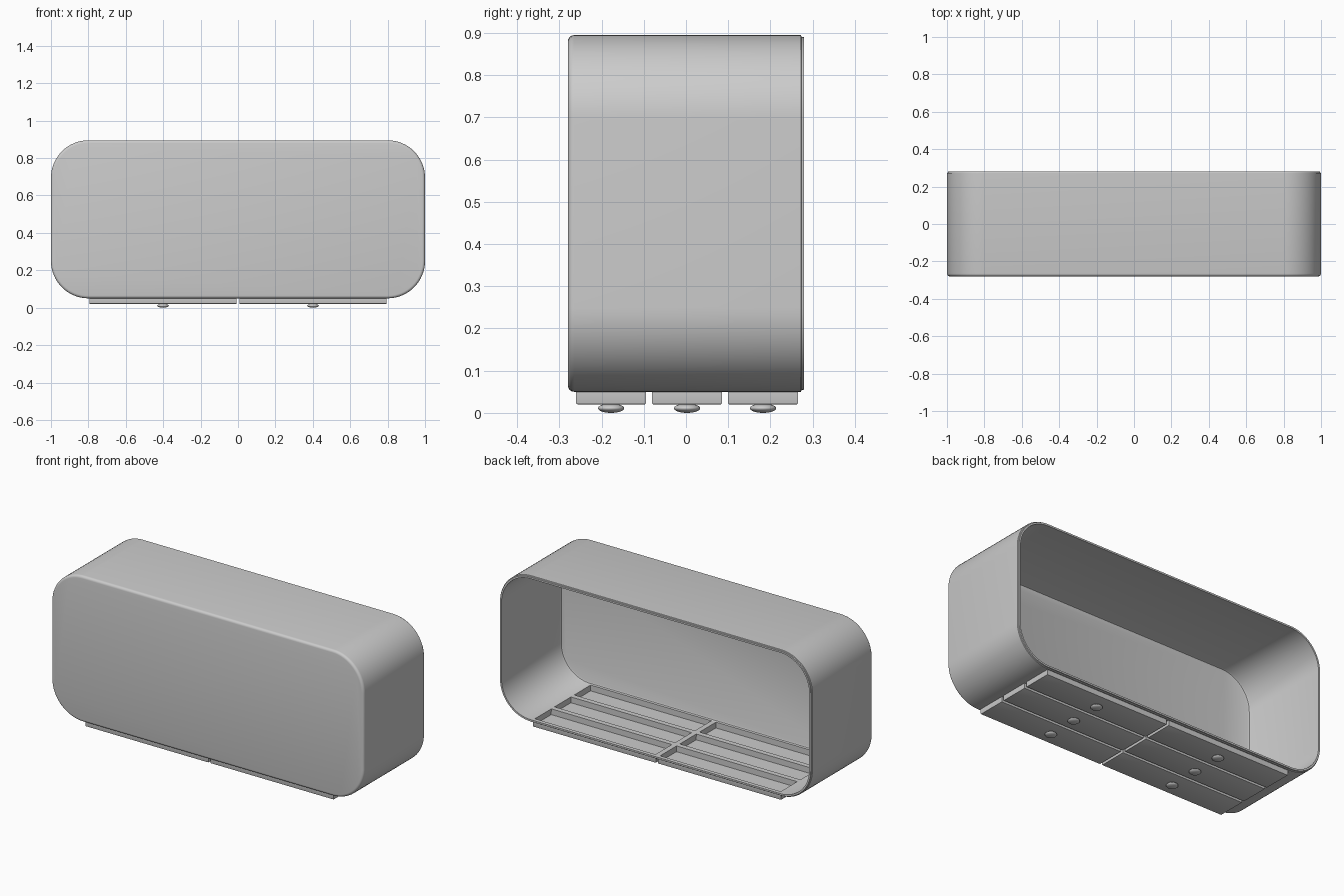
import bpy, bmesh, math

if "Cube" in bpy.data.objects:
    bpy.data.objects.remove(bpy.data.objects["Cube"])

HX, Z0, Z1, R = 1.0, 0.05, 0.895, 0.2      # outer shell size and corner radius
WALL = 0.015
ROWS = [-0.1775, 0.0025, 0.1825]           # tray centres in y
COLS = [-0.401, 0.401]                     # tray centres in x
TW, TD, TWALL = 0.788, 0.166, 0.008        # tray width, depth, wall


def add_object(name, bm):
    bmesh.ops.recalc_face_normals(bm, faces=bm.faces)
    me = bpy.data.meshes.new(name)
    bm.to_mesh(me)
    bm.free()
    ob = bpy.data.objects.new(name, me)
    bpy.context.collection.objects.link(ob)
    return ob


def smooth(ob, deg=35):
    bpy.ops.object.select_all(action='DESELECT')
    ob.select_set(True)
    bpy.context.view_layer.objects.active = ob
    bpy.ops.object.shade_smooth_by_angle(angle=math.radians(deg))


def box(bm, cx, cy, cz, sx, sy, sz):
    vs = bmesh.ops.create_cube(bm, size=1)['verts']
    for v in vs:
        v.co = (v.co.x * sx + cx, v.co.y * sy + cy, v.co.z * sz + cz)
    return vs


def rounded_loop(bm, y, inset, seg=16):
    r, zc, hz = R - inset, (Z0 + Z1) / 2, (Z1 - Z0) / 2
    loop = []
    for k, (sx, sz) in enumerate([(1, 1), (-1, 1), (-1, -1), (1, -1)]):
        for i in range(seg + 1):
            a = (k + i / seg) * math.pi / 2
            loop.append(bm.verts.new((sx * (HX - R) + r * math.cos(a), y,
                                      zc + sz * (hz - R) + r * math.sin(a))))
    return loop


# Shell: rounded cup, closed at the front, open at the back
bm = bmesh.new()
section = [(-0.28 + 0.015 * (1 - math.sin(a)), 0.015 * (1 - math.cos(a)))
           for a in [math.pi / 2 * (1 - i / 4) for i in range(5)]]
section += [(0.272, 0), (0.274, 0.004), (0.28, 0.005), (0.28, WALL),
            (-0.253, WALL), (-0.2615, WALL + 0.0035), (-0.265, WALL + 0.012)]
loops = [rounded_loop(bm, y, ins) for y, ins in section]
for a, b in zip(loops, loops[1:]):
    n = len(a)
    for i in range(n):
        bm.faces.new((a[i], a[(i + 1) % n], b[(i + 1) % n], b[i]))
bm.faces.new(loops[0])
bm.faces.new(loops[-1])
shell = add_object("shell", bm)

# Openings in the floor above each tray
bm = bmesh.new()
for x in COLS:
    for y in ROWS:
        box(bm, x, y, 0.06, TW - 2 * TWALL, TD - 2 * TWALL, 0.06)
cutter = add_object("floor_cutter", bm)
cutter.hide_render = True
mod = shell.modifiers.new("openings", 'BOOLEAN')
mod.operation, mod.solver, mod.object = 'DIFFERENCE', 'EXACT', cutter
bpy.context.view_layer.objects.active = shell
bpy.ops.object.modifier_apply(modifier=mod.name)
bpy.data.objects.remove(cutter)
smooth(shell)

# Shallow open trays with a flattened knob beneath each
for ci, x in enumerate(COLS):
    for ri, y in enumerate(ROWS):
        bm = bmesh.new()
        box(bm, x, y, 0.0355, TW, TD, 0.031)
        low = [e for e in bm.edges if all(v.co.z < 0.03 for v in e.verts)]
        bmesh.ops.bevel(bm, geom=low, offset=0.004, segments=2,
                        affect='EDGES', profile=0.5)
        bm.faces.ensure_lookup_table()
        top = max(bm.faces, key=lambda f: f.calc_center_median().z)
        bmesh.ops.inset_individual(bm, faces=[top], thickness=TWALL)
        ext = bmesh.ops.extrude_discrete_faces(bm, faces=[top])['faces'][0]
        for v in ext.verts:
            v.co.z = 0.03
        smooth(add_object(f"tray_{ci}_{ri}", bm))

        bm = bmesh.new()
        bmesh.ops.create_uvsphere(bm, u_segments=32, v_segments=16, radius=1)
        for v in bm.verts:
            v.co = (x + v.co.x * 0.031, y + v.co.y * 0.031, 0.011 + v.co.z * 0.011)
        smooth(add_object(f"knob_{ci}_{ri}", bm), 60)
